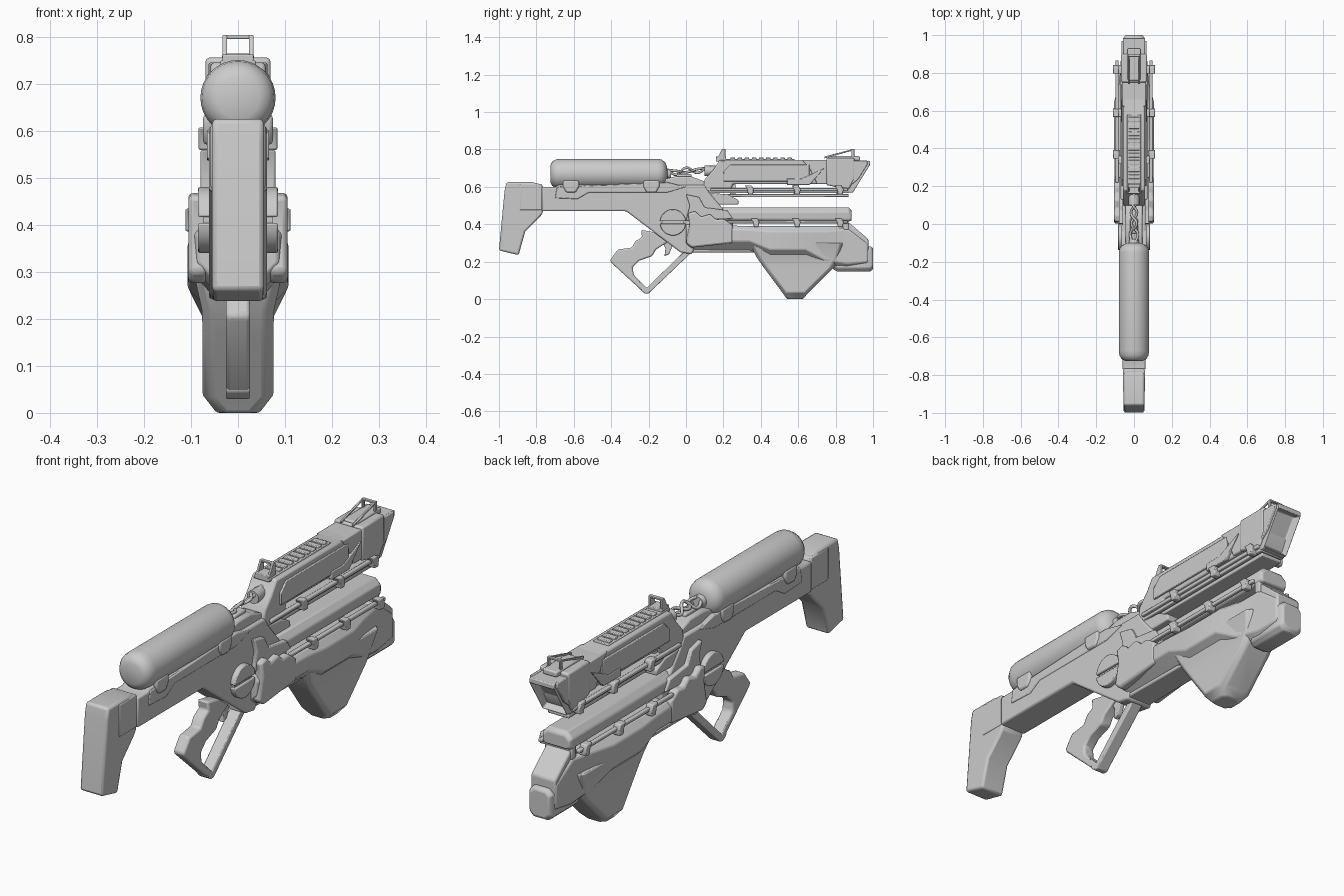
import bpy, bmesh, math
from mathutils import Vector


def finish(name, bm, bevel=0.0, seg=2):
    bmesh.ops.recalc_face_normals(bm, faces=bm.faces)
    me = bpy.data.meshes.new(name)
    bm.to_mesh(me)
    bm.free()
    ob = bpy.data.objects.new(name, me)
    bpy.context.collection.objects.link(ob)
    if bevel:
        m = ob.modifiers.new("bevel", 'BEVEL')
        m.width, m.segments, m.limit_method = bevel, seg, 'ANGLE'
        m.angle_limit = math.radians(35)
    bpy.ops.object.select_all(action='DESELECT')
    ob.select_set(True)
    bpy.context.view_layer.objects.active = ob
    bpy.ops.object.shade_smooth_by_angle(angle=math.radians(35))
    return ob


def skin(name, rings, bevel=0.0):
    """Bridge equal-length rings of points and cap both ends."""
    bm = bmesh.new()
    vs = [[bm.verts.new(p) for p in r] for r in rings]
    n = len(rings[0])
    for a, b in zip(vs, vs[1:]):
        for i in range(n):
            bm.faces.new((a[i], a[(i + 1) % n], b[(i + 1) % n], b[i]))
    bm.faces.new(vs[0])
    bm.faces.new(vs[-1])
    return finish(name, bm, bevel)


def prism(name, pts, w, bevel=0.008, x=0.0):
    """Side profile of (y, z) points, half-width w, centred on x."""
    return skin(name, [[(x + s * w, y, z) for y, z in pts] for s in (-1, 1)], bevel)


def box(name, y0, y1, z0, z1, w, bevel=0.006, x=0.0):
    return prism(name, [(y0, z0), (y1, z0), (y1, z1), (y0, z1)], w, bevel, x)


def octagon(a0, a1, b0, b1, c0, c1):
    """Chamfered rectangle; c0 and c1 are the low-b and high-b chamfers."""
    return [(a0 + c0, b0), (a1 - c0, b0), (a1, b0 + c0), (a1, b1 - c1),
            (a1 - c1, b1), (a0 + c1, b1), (a0, b1 - c1), (a0, b0 + c0)]


def loft_y(name, sections, bevel=0.005):
    return skin(name, [[(x, y, z) for x, z in octagon(-w, w, z0, z1, c0, c1)]
                       for y, w, z0, z1, c0, c1 in sections], bevel)


def lathe(name, prof, axis, origin, n=32):
    """Round part: (radius, distance) stations along axis 'x' or 'y'."""
    rings = []
    for r, d in prof:
        ring = []
        for i in range(n):
            c, s = r * math.cos(math.tau * i / n), r * math.sin(math.tau * i / n)
            ring.append(Vector(origin) + Vector((d, c, s) if axis == 'x' else (c, d, s)))
        rings.append(ring)
    return skin(name, rings)


def wire(name, pts, r):
    cu = bpy.data.curves.new(name, 'CURVE')
    cu.dimensions, cu.bevel_depth, cu.bevel_resolution = '3D', r, 2
    cu.resolution_u = 6
    sp = cu.splines.new('BEZIER')
    sp.bezier_points.add(len(pts) - 1)
    for b, p in zip(sp.bezier_points, pts):
        b.co = p
        b.handle_left_type = b.handle_right_type = 'AUTO'
    ob = bpy.data.objects.new(name, cu)
    bpy.context.collection.objects.link(ob)
    bpy.ops.object.select_all(action='DESELECT')
    ob.select_set(True)
    bpy.context.view_layer.objects.active = ob
    bpy.ops.object.convert(target='MESH')


# Stock
prism("stock_butt", [(-1.0, .26), (-.895, .235), (-.86, .36), (-.785, .435), (-.765, .46),
                     (-.765, .61), (-.82, .625), (-.96, .625), (-.97, .58)], .055, .01)
box("stock_collar", -.89, -.77, .475, .615, .058)
# Receiver
prism("receiver", [(-.77, .47), (-.32, .47), (-.03, .25), (.03, .24), (.06, .30), (.2, .42),
                   (.2, .48), (.12, .575), (.1, .61), (-.11, .61), (-.68, .61), (-.70, .6), (-.77, .6)], .062)
prism("receiver_top", [(-.12, .6), (.11, .59), (.11, .625), (.03, .655), (-.06, .655), (-.12, .64)], .045)
prism("receiver_panel", [(-.70, .54), (-.58, .535), (-.52, .57), (-.1, .57), (0, .60),
                         (-.1, .625), (-.69, .60)], .066, .004)
prism("receiver_link", [(.0, .56), (.1, .57), (.22, .56), (.28, .53), (.28, .505), (.16, .505), (.12, .46),
                        (0, .46)], .056, .006)

# Gas tank with clamps
lathe("gas_tank", [(.045, -.725), (.065, -.715), (.077, -.695), (.08, -.67), (.08, -.15), (.076, -.13),
                   (.062, -.112), (.04, -.102), (.028, -.10), (.024, -.08)], 'y', (0, 0, .67))
for i, y in enumerate((-.615, -.185)):
    prism(f"tank_clamp_{i}", [(y - .025, .57), (y + .025, .57), (y + .042, .60), (y + .042, .635),
                              (y - .042, .635), (y - .042, .60)], .074)

# Connecting wires
for i, s in enumerate((-1, 1)):
    wire(f"wire_{i}", [(s * .006, -.10, .69), (s * .02, -.05, .675 + s * .01), (-s * .014, 0, .69 - s * .012),
                       (s * .016, .06, .685 + s * .01), (-s * .01, .11, .70), (s * .005, .17, .71)], .007)
lathe("wire_socket", [(.028, .1), (.028, .15), (.02, .17)], 'y', (0, 0, .685), 16)
box("wire_clip", -.05, .03, .64, .668, .02)

# Round selector: two half discs with a slot between
for s in (-1, 1):
    lathe(f"selector_core_{s}", [(.06, 0), (.06, s * .074)], 'x', (0, -.07, .41))
    for h in (-1, 1):
        arc = [math.pi * (.03 + .94 * i / 14) for i in range(15)]
        prism(f"selector_half_{s}_{h}", [(-.07 + .07 * math.cos(a), .41 + h * .07 * math.sin(a))
                                         for a in arc], .015, .004, s * .07)

# Pistol grip and trigger guard
prism("pistol_grip", [(-.24, .37), (-.13, .35), (-.09, .31), (-.16, .265), (-.18, .23), (-.25, .205),
                      (-.285, .17), (-.28, .13), (-.22, .07), (-.22, .03), (-.40, .195), (-.405, .21),
                      (-.365, .265), (-.29, .275), (-.27, .31), (-.235, .33)], .026)
prism("trigger_guard", [(-.24, .045), (-.22, .03), (-.20, .03), (.03, .25), (0, .265), (-.21, .06),
                        (-.25, .1)], .026, .004)
prism("trigger", [(-.14, .33), (-.07, .29), (-.09, .24), (-.115, .23), (-.11, .27)], .012, .004)

# Lower housing
loft_y("housing", [(0, .085, .28, .40, .04, .02), (.03, .1, .26, .4, .05, .02), (.34, .104, .26, .39, .05, .02),
                   (.45, .107, .23, .39, .035, .03), (.64, .107, .23, .39, .035, .03),
                   (.74, .08, .18, .39, .03, .03), (.86, .068, .17, .39, .02, .02),
                   (.97, .06, .18, .315, .02, .02)])
prism("housing_nose", [(.80, .38), (.87, .41), (.975, .32), (.975, .2), (.85, .2)], .058)
box("housing_keel", .01, .37, .25, .29, .055)
skin("magazine_bulge", [[(x, y, z) for x, y in octagon(-w, w, y0, y1, .02, .02)]
                        for z, y0, y1, w in ((.30, .34, .84, .095), (.22, .38, .82, .077), (.17, .415, .79, .075),
                                             (.035, .515, .655, .075), (.0, .54, .625, .045))], .006)
loft_y("nozzle", [(.785, .045, .16, .25, .02, .02), (.81, .055, .147, .25, .02, .02),
                  (.93, .055, .147, .275, .02, .02), (.985, .055, .147, .283, .02, .02),
                  (1.0, .045, .16, .272, .018, .018)])
# Upper slab over the housing and its rear shroud
loft_y("housing_slab", [(.05, .07, .42, .49, .01, .025), (.87, .07, .415, .49, .01, .025),
                        (.885, .062, .42, .475, .01, .02)])
box("slab_spine", .1, .25, .36, .44, .06)
for s in (-1, 1):
    prism(f"rear_shroud_{s}", [(.0, .30), (.03, .275), (.25, .30), (.25, .395), (.2, .43), (.16, .425),
                               (.13, .455), (.08, .44), (.05, .47), (.01, .46), (.02, .40)], .02, .01, s * .085)
    prism(f"receiver_scallop_{s}", [(0, .42), (.02, .50), (0, .56), (.07, .545), (.1, .49), (.22, .475),
                                    (.25, .43)], .012, .005, s * .068)
    # Side rods and lugs, lower and upper
    for tag, x, z, y0 in (("lower", .09, .412, .22), ("upper", .062, .585, .13)):
        box(f"{tag}_rod_{s}", y0, .865, z - .007, z + .009, .009, .004, s * x)
        for i, y in enumerate((.37, .59, .82) if tag == "lower" else (.34, .59, .82)):
            prism(f"{tag}_lug_{s}_{i}", [(y - .025, z + .022), (y + .012, z + .022), (y + .022, z),
                                         (y + .018, z - .026), (y - .008, z - .026), (y - .012, z)],
                  .017, .004, s * (x + .005))
box("lower_rod_mount", .84, .87, .37, .43, .066)

# Upper barrel, underslung bars
prism("upper_barrel", [(.09, .575), (.24, .575), (.25, .615), (.82, .615), (.82, .70), (.74, .70), (.70, .735),
                       (.66, .745), (.18, .745), (.145, .69), (.1, .64)], .058)
for s in (-1, 1):
    prism(f"barrel_panel_{s}", [(.2, .63), (.62, .63), (.66, .66), (.66, .72), (.24, .72), (.2, .68)],
          .006, .003, s * .06)
    prism(f"barrel_step_{s}", [(.54, .61), (.66, .61), (.74, .70), (.62, .645), (.54, .645)], .008, .003, s * .062)
box("rail_bar_upper", .12, .87, .566, .59, .058, .004)
box("rail_bar_lower", .2, .87, .545, .562, .05, .004)
for y in (.25, .59, .82):
    box("rail_post", y - .015, y + .015, .55, .62, .035, .003)
# Ribs on top
box("rib_base", .16, .58, .735, .75, .037, .003)
for i in range(9):
    y = .25 + i * .038
    box(f"rib_{i}", y - .012, y + .012, .74, .757, .03, .003)

# Front mount and muzzle
prism("front_mount", [(.62, .745), (.66, .70), (.70, .615), (.77, .615), (.77, .745)], .063, .005)
prism("front_collar", [(.75, .61), (.87, .585), (.90, .64), (.90, .755), (.75, .755)], .069)
muzzle = bmesh.new()
prof = [(.86, .57), (.895, .57), (.985, .715), (.985, .738), (.86, .738)]
sides = [[muzzle.verts.new((x, y, z)) for y, z in prof] for x in (-.058, .058)]
for i in range(5):
    j = (i + 1) % 5
    f = muzzle.faces.new((sides[0][i], sides[0][j], sides[1][j], sides[1][i]))
    if i == 1:
        mouth = f
for ring in sides:
    muzzle.faces.new(ring)
bmesh.ops.recalc_face_normals(muzzle, faces=muzzle.faces)
bmesh.ops.inset_region(muzzle, faces=[mouth], thickness=.014, depth=0)
bmesh.ops.translate(muzzle, verts=mouth.verts, vec=(0, -.03, .018))
finish("muzzle", muzzle, .004)
for s in (-1, 1):
    prism(f"muzzle_rib_{s}", [(.87, .6), (.92, .64), (.97, .72), (.97, .74), (.87, .74)], .006, .003, s * .061)
box("muzzle_top", .76, .93, .74, .764, .034)

# Sights
for s in (-1, 1):
    prism(f"rear_sight_post_{s}", [(.16, .74), (.21, .74), (.21, .803), (.193, .803)], .005, .002, s * .028)
    prism(f"front_sight_arm_{s}", [(.74, .752), (.895, .795), (.895, .803), (.74, .762)], .004, .002, s * .029)
    box(f"front_sight_post_{s}", .885, .90, .74, .803, .004, .002, s * .029)
box("rear_sight_top", .193, .21, .795, .803, .033, .002)
box("rear_sight_base", .16, .215, .74, .762, .033, .003)
box("front_sight_top", .885, .90, .795, .803, .033, .002)
